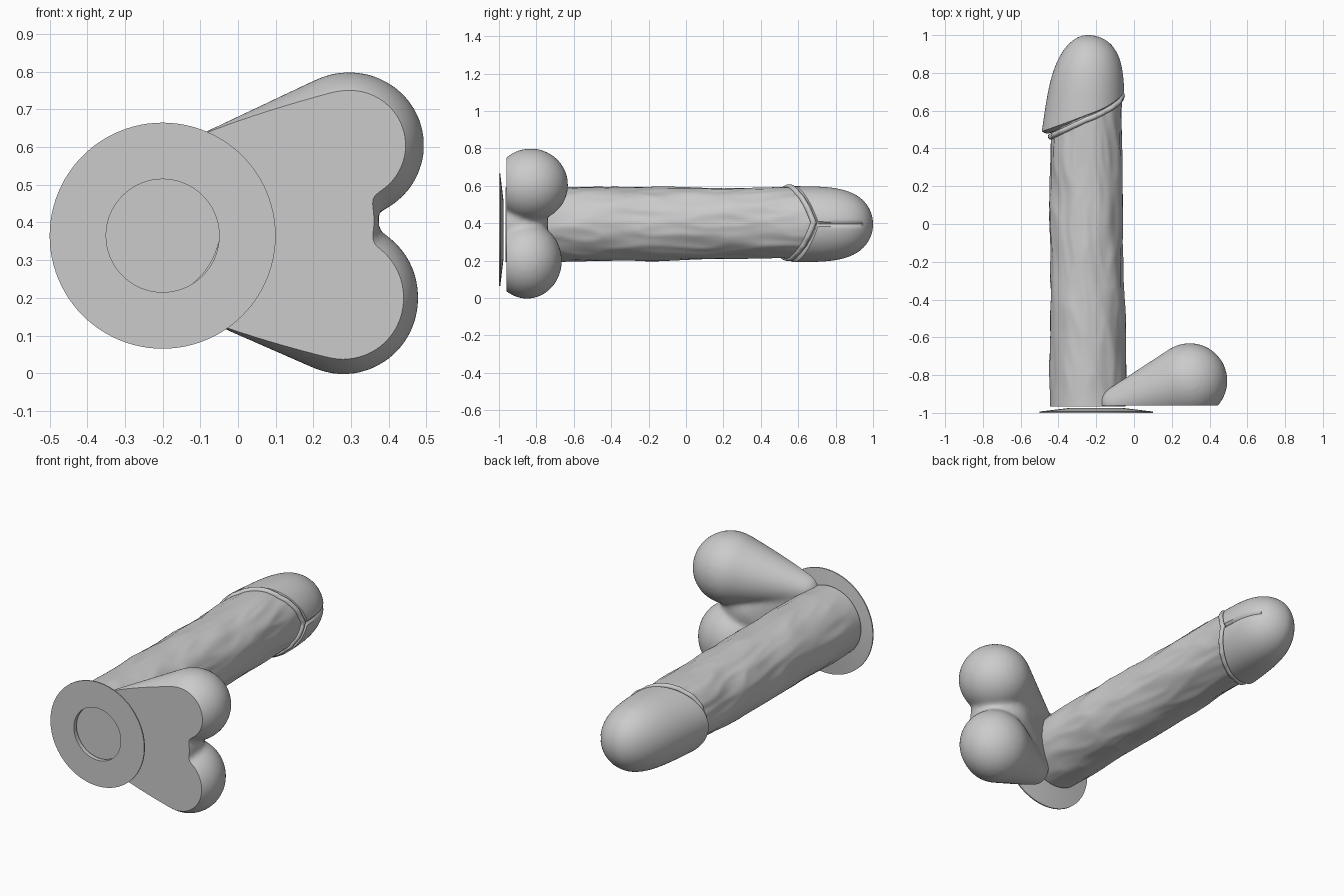
import bpy, bmesh
from math import sin, cos, pi, sqrt, radians
from mathutils import Vector, Matrix, noise

cube = bpy.data.objects.get("Cube")
if cube:
    bpy.data.objects.remove(cube, do_unlink=True)

# One grey for everything
GREY = (0.6, 0.6, 0.6, 1)
grey = bpy.data.materials.new("plain grey")
grey.use_nodes = True
grey.diffuse_color = GREY
grey.node_tree.nodes["Principled BSDF"].inputs["Base Color"].default_value = GREY

SIDES = 96
CX, CZ = -0.245, 0.395


def make_object(name, bm, angle=40):
    bmesh.ops.recalc_face_normals(bm, faces=bm.faces)
    mesh = bpy.data.meshes.new(name)
    bm.to_mesh(mesh)
    bm.free()
    mesh.materials.append(grey)
    obj = bpy.data.objects.new(name, mesh)
    bpy.context.collection.objects.link(obj)
    bpy.ops.object.select_all(action='DESELECT')
    obj.select_set(True)
    bpy.context.view_layer.objects.active = obj
    bpy.ops.object.shade_smooth_by_angle(angle=radians(angle))
    return obj


def loft(name, point, rows, caps=True, loop=False):
    """Skin rings given by point(row, angle)."""
    bm = bmesh.new()
    rings = [[bm.verts.new(point(r, 2 * pi * i / SIDES)) for i in range(SIDES)] for r in rows]
    pairs = list(zip(rings, rings[1:])) + ([(rings[-1], rings[0])] if loop else [])
    for a, b in pairs:
        for i in range(SIDES):
            j = (i + 1) % SIDES
            bm.faces.new((a[i], a[j], b[j], b[i]))
    if caps:
        bm.faces.new(rings[0])
        bm.faces.new(rings[-1])
    return make_object(name, bm)


# Base disc: thin tapering ring with an open middle
def disc_point(row, a):
    r, y = row
    return (-0.2 + r * cos(a), y, 0.365 + r * sin(a))


loft("base_disc", disc_point,
     [(0.15, -1), (0.3, -1), (0.3, -0.993), (0.15, -0.975)], caps=False, loop=True)


# Shaft: slightly tapering column with stretched surface ripples
def shaft_point(y, a):
    t = (y + 0.965) / 1.6
    c, s = cos(a), sin(a)
    ripple = noise.noise(Vector((c * 1.7 + y, y * 3.5, s * 1.7 - y)))
    fine = 1 - 2 * abs(noise.noise(Vector((c * 3 + 5, y * 4 + c, s * 3 + y))))
    amount = min(1, (y + 0.965) * 6) * (0.009 * ripple + 0.005 * fine)
    rx = 0.199 - 0.012 * t + amount
    rz = 0.198 - 0.013 * t + amount
    return (CX - 0.008 * t + rx * c, y, CZ - 0.003 + 0.011 * t + rz * s)


loft("shaft", shaft_point, [-0.965 + 1.66 * i / 110 for i in range(111)])


# Rounded tip with a slanted rim that forms a chevron on the +x side
def rim_y(a):
    c, s = cos(a), abs(sin(a))
    if c > 0:
        return 0.58 + 0.13 * (0.5 * c + 0.5 * (1 - s))
    return 0.58 + 0.09 * c


def tip_section(y, a):
    u = min(1, max(0, (y - 0.49) / 0.51))
    c, s = cos(a), sin(a)
    right = 0.195 * sqrt(1 - u ** 5)
    left = 0.243 * (1 - 0.3 * u) * sqrt(1 - u ** 4)
    rz = 0.203 * sqrt(1 - u ** 4.5)
    return (right if c > 0 else left) * c, rz * s


def tip_point(t, a):
    rim = rim_y(a)
    if t < 0:
        # underside of the rim tucks into the shaft
        x, z = tip_section(rim, a)
        k = 1 + 0.25 * t
        return (CX + x * k, rim - 0.012 * sin(-t * pi), CZ + z * k)
    y = rim + (0.9999 - rim) * sin(t * pi / 2)
    x, z = tip_section(y, a)
    # shallow slit running from the chevron towards the end
    if cos(a) > 0 and y < 0.94:
        x -= 0.012 * max(0, 1 - abs(z) / 0.014)
    return (CX + x, y, CZ + z)


loft("rounded_tip", tip_point, [-1, -0.75, -0.5, -0.25] + [i / 48 for i in range(49)])


# Soft fold just below the rim
def fold_point(row, a):
    x, y, z = shaft_point(rim_y(a) - 0.028, a)
    r = 0.016
    k = 1 + r * sin(row) / 0.2
    return (CX + (x - CX) * k, y + r * cos(row), CZ + (z - CZ) * k)


loft("rim_fold", fold_point, [2 * pi * i / 12 for i in range(12)], caps=False, loop=True)


# Twin-lobed side base: hulls between ellipsoids, blended and cut flat
def hull(bm, *ellipsoids):
    ball = bmesh.new()
    bmesh.ops.create_icosphere(ball, subdivisions=4, radius=1)
    verts = []
    for centre, size in ellipsoids:
        m = Matrix.Translation(centre) @ Matrix.Diagonal((*size, 1))
        verts += [bm.verts.new(m @ v.co) for v in ball.verts]
    ball.free()
    bmesh.ops.convex_hull(bm, input=verts)
    spare = [v for v in bm.verts if not v.link_faces]
    bmesh.ops.delete(bm, geom=spare, context='VERTS')


upper_lobe = ((0.295, -0.83, 0.605), (0.2, 0.2, 0.195))
lower_lobe = ((0.28, -0.85, 0.2), (0.2, 0.187, 0.204))
upper_root = ((-0.09, -0.95, 0.545), (0.09, 0.09, 0.085))
lower_root = ((-0.07, -0.95, 0.225), (0.09, 0.09, 0.085))
middle = ((0.2, -0.9, 0.405), (0.175, 0.165, 0.17))

bm = bmesh.new()
hull(bm, upper_lobe, upper_root)
hull(bm, lower_lobe, lower_root)
hull(bm, middle, upper_root, lower_root)
blend_form = make_object("lobe_form", bm)
remesh = blend_form.modifiers.new("blend", 'REMESH')
remesh.mode = 'VOXEL'
remesh.voxel_size = 0.012
soften = blend_form.modifiers.new("soften", 'SMOOTH')
soften.factor = 0.5
soften.iterations = 14
depsgraph = bpy.context.evaluated_depsgraph_get()
blended = bpy.data.meshes.new_from_object(blend_form.evaluated_get(depsgraph))
bpy.data.objects.remove(blend_form, do_unlink=True)

bm = bmesh.new()
bm.from_mesh(blended)
cut = bmesh.ops.bisect_plane(bm, geom=bm.verts[:] + bm.edges[:] + bm.faces[:],
                             plane_co=(0, -0.96, 0), plane_no=(0, -1, 0), clear_outer=True)
rim = [e for e in cut["geom_cut"] if isinstance(e, bmesh.types.BMEdge)]
bmesh.ops.holes_fill(bm, edges=rim, sides=0)
make_object("side_lobes", bm)
